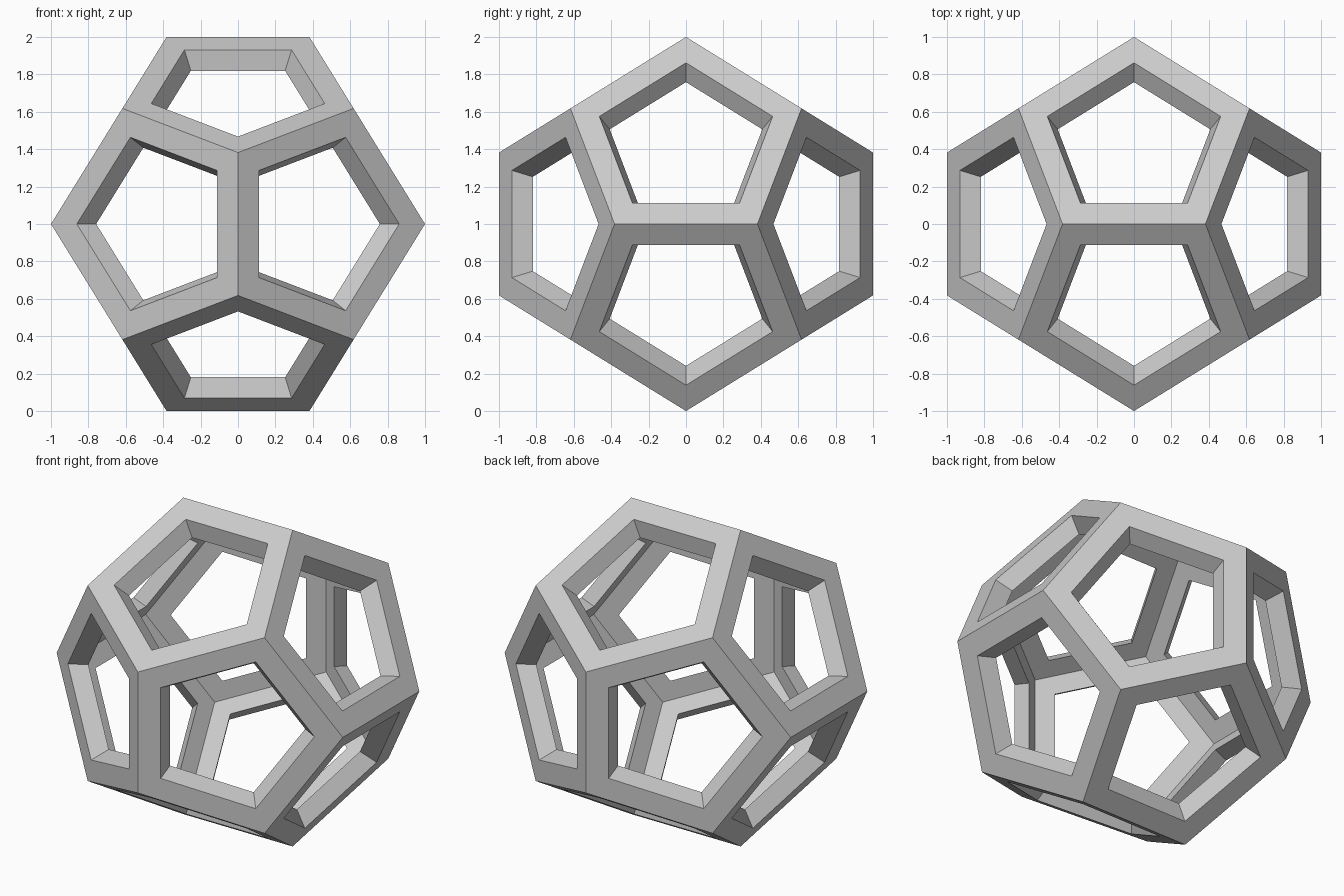
import bpy
import bmesh
from math import sqrt
from mathutils import Vector

cube = bpy.data.objects.get("Cube")
if cube:
    bpy.data.objects.remove(cube, do_unlink=True)

PHI = (1 + sqrt(5)) / 2
OPENING = 0.75   # size of each pentagonal opening relative to its face
INNER = 0.88     # size of the inner shell relative to the outer one

# Solid dodecahedron: hull of a small cube's corners and three rectangles
signs = (-1, 1)
corners = [Vector((a, b, c)) / PHI for a in signs for b in signs for c in signs]
for a in signs:
    for b in signs:
        s, t = a / PHI ** 2, b
        corners += [Vector((s, 0, t)), Vector((0, t, s)), Vector((t, s, 0))]

solid = bmesh.new()
for p in corners:
    solid.verts.new(p)
bmesh.ops.convex_hull(solid, input=solid.verts)
bmesh.ops.dissolve_limit(solid, angle_limit=0.05, verts=solid.verts, edges=solid.edges)

# Frame: each face becomes an outer rim, tapered opening walls and an inner rim
frame = bmesh.new()
for face in solid.faces:
    center = face.calc_center_median()
    outer = [v.co.copy() for v in face.verts]
    hole = [center.lerp(p, OPENING) for p in outer]
    rings = [outer, hole, [p * INNER for p in hole], [p * INNER for p in outer]]
    for ring, following in zip(rings, rings[1:]):
        for i in range(len(ring)):
            j = (i + 1) % len(ring)
            quad = (ring[i], ring[j], following[j], following[i])
            frame.faces.new([frame.verts.new(p) for p in quad])
solid.free()

bmesh.ops.remove_doubles(frame, verts=frame.verts, dist=0.0001)
bmesh.ops.recalc_face_normals(frame, faces=frame.faces)
bmesh.ops.translate(frame, verts=frame.verts, vec=(0, 0, 1))

mesh = bpy.data.meshes.new("dodecahedron_frame")
frame.to_mesh(mesh)
frame.free()

# Plain grey finish
grey = bpy.data.materials.new("light_grey")
grey.use_nodes = True
color = (0.6, 0.6, 0.6, 1)
grey.diffuse_color = color
grey.node_tree.nodes["Principled BSDF"].inputs["Base Color"].default_value = color
mesh.materials.append(grey)

obj = bpy.data.objects.new("dodecahedron_frame", mesh)
bpy.context.collection.objects.link(obj)
